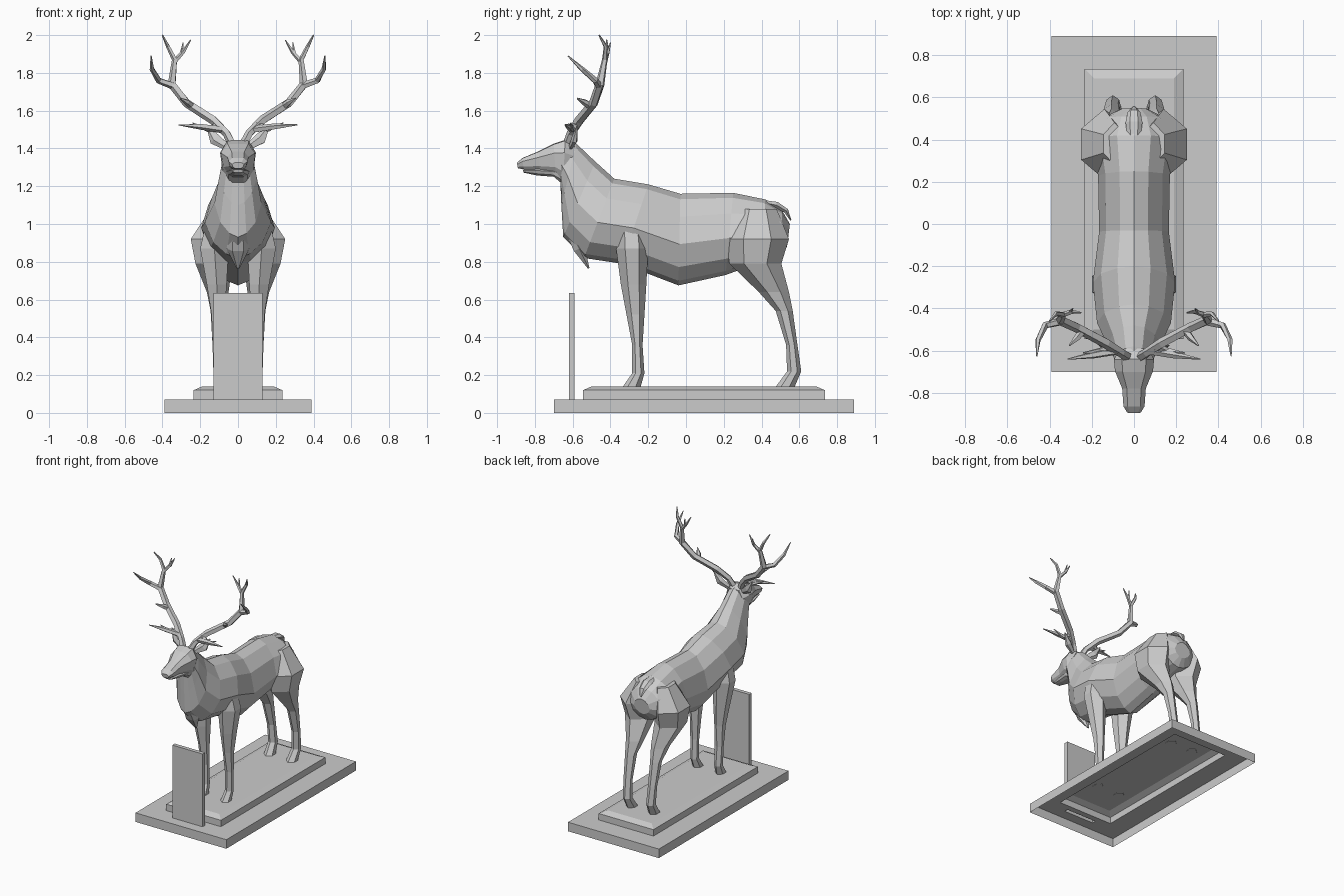
import bpy, bmesh
from math import sin, cos, pi
from mathutils import Vector

if "Cube" in bpy.data.objects:
    bpy.data.objects.remove(bpy.data.objects["Cube"])

GREY = (0.6, 0.6, 0.6, 1)
stone = bpy.data.materials.new("stone grey")
stone.diffuse_color = GREY
stone.use_nodes = True
stone.node_tree.nodes["Principled BSDF"].inputs["Base Color"].default_value = GREY


def finish(name, bm):
    bmesh.ops.remove_doubles(bm, verts=bm.verts, dist=0.0005)
    bmesh.ops.recalc_face_normals(bm, faces=bm.faces)
    mesh = bpy.data.meshes.new(name)
    bm.to_mesh(mesh)
    bm.free()
    mesh.materials.append(stone)
    obj = bpy.data.objects.new(name, mesh)
    bpy.context.collection.objects.link(obj)
    return obj


def loft(name, rings, cap_start=True, cap_end=True):
    """Skin a list of equal-length point rings with flat faces."""
    bm = bmesh.new()
    loops = [[bm.verts.new(p) for p in ring] for ring in rings]
    n = len(loops[0])
    for a, b in zip(loops, loops[1:]):
        for i in range(n):
            j = (i + 1) % n
            bm.faces.new((a[i], a[j], b[j], b[i]))
    if cap_start:
        bm.faces.new(loops[0])
    if cap_end:
        bm.faces.new(loops[-1])
    return finish(name, bm)


def rectangle(x, y0, y1, z):
    return [(-x, y0, z), (x, y0, z), (x, y1, z), (-x, y1, z)]


def body_ring(top, bottom, width, profile):
    """Upright ring from spine point to underside, symmetric in x."""
    top, bottom = Vector((0, *top)), Vector((0, *bottom))
    half = [top.lerp(bottom, t) + Vector((w * width, 0, 0)) for t, w in profile]
    other = [Vector((-p.x, p.y, p.z)) for p in reversed(half) if p.x > 1e-5]
    return half + other


def leg_ring(side, z, front, back, inner, outer):
    """Six-sided horizontal ring, narrow at front and back."""
    mid = (front + back) / 2
    q = (back - front) * 0.22
    c = (inner + outer) / 2
    pts = [(c, front), (outer, mid - q), (outer, mid + q),
           (c, back), (inner, mid + q), (inner, mid - q)]
    return [(side * x, y, z) for x, y in pts]


def tube(name, path, radii, side=1, sides=5, flat=1.0):
    """Tapered tube along a path; flat squashes it to a blade."""
    pts = [Vector((side * x, y, z)) for x, y, z in path]
    rings = []
    for i, p in enumerate(pts):
        d = (pts[min(i + 1, len(pts) - 1)] - pts[max(i - 1, 0)]).normalized()
        u = d.cross(Vector((0, 1, 0))).normalized()
        v = d.cross(u)
        rings.append([p + radii[i] * (u * cos(2 * pi * k / sides) +
                      v * flat * sin(2 * pi * k / sides)) for k in range(sides)])
    return loft(name, rings)


# Base slab, open below, with holes under the plinth and the front panel
xs = [-0.39, -0.235, -0.13, 0.13, 0.235, 0.39]
ys = [-0.70, -0.62, -0.59, -0.545, 0.735, 0.89]
bm = bmesh.new()
for i in range(5):
    for j in range(5):
        in_plinth = 1 <= i <= 3 and j == 3
        in_panel = i == 2 and j == 1
        if not (in_plinth or in_panel):
            corners = ((i, j), (i + 1, j), (i + 1, j + 1), (i, j + 1))
            bm.faces.new([bm.verts.new((xs[a], ys[b], 0.07)) for a, b in corners])
bmesh.ops.remove_doubles(bm, verts=bm.verts, dist=0.0005)
rim = [e for e in bm.edges if e.is_boundary and (
    all(abs(v.co.x) > 0.38 for v in e.verts) or
    all(v.co.y < -0.69 or v.co.y > 0.88 for v in e.verts))]
skirt = bmesh.ops.extrude_edge_only(bm, edges=rim)["geom"]
for v in skirt:
    if isinstance(v, bmesh.types.BMVert):
        v.co.z = 0
finish("base_slab", bm)

# Plinth with chamfered top, and upright front panel, both hollow below
loft("plinth", [rectangle(0.235, -0.545, 0.735, 0.07),
                rectangle(0.235, -0.545, 0.735, 0.12),
                rectangle(0.19, -0.50, 0.69, 0.14)], cap_start=False)
loft("front_panel", [rectangle(0.13, -0.62, -0.59, 0.07),
                     rectangle(0.13, -0.62, -0.59, 0.635)], cap_start=False)

# Torso and neck, from skull to rump
TORSO = [(0, 0), (0.06, 0.4), (0.25, 0.8), (0.55, 1), (0.8, 0.75), (0.95, 0.35), (1, 0)]
torso = [((-0.65, 1.43), (-0.665, 1.22), 0.085),
         ((-0.58, 1.425), (-0.66, 1.10), 0.10),
         ((-0.48, 1.33), (-0.65, 0.93), 0.125),
         ((-0.38, 1.24), (-0.54, 0.82), 0.175),
         ((-0.20, 1.21), (-0.34, 0.79), 0.195),
         ((-0.03, 1.16), (-0.04, 0.675), 0.165),
         ((0.25, 1.165), (0.21, 0.73), 0.17),
         ((0.42, 1.13), (0.40, 0.80), 0.20),
         ((0.51, 1.07), (0.495, 0.82), 0.15),
         ((0.55, 1.0), (0.535, 0.88), 0.07)]
loft("torso_and_neck", [body_ring(*r, TORSO) for r in torso])

# Head: skull with muzzle, and a separate lower jaw
HEAD = [(0, 0), (0.02, 0.6), (0.3, 1), (0.75, 0.85), (1, 0.5), (1, 0)]
skull = [((-0.895, 1.325), (-0.89, 1.295), 0.032),
         ((-0.865, 1.35), (-0.86, 1.29), 0.05),
         ((-0.78, 1.385), (-0.775, 1.28), 0.056),
         ((-0.70, 1.425), (-0.69, 1.26), 0.09),
         ((-0.64, 1.445), (-0.65, 1.22), 0.095),
         ((-0.59, 1.42), (-0.60, 1.22), 0.07)]
loft("skull", [body_ring(*r, HEAD) for r in skull])
jaw = [((-0.865, 1.288), (-0.86, 1.272), 0.03),
       ((-0.80, 1.295), (-0.79, 1.257), 0.045),
       ((-0.71, 1.29), (-0.70, 1.25), 0.06),
       ((-0.63, 1.29), (-0.64, 1.20), 0.06)]
loft("lower_jaw", [body_ring(*r, HEAD) for r in jaw])

# Chest tuft and tail
tube("chest_tuft", [(0, -0.62, 0.98), (0, -0.565, 0.87), (0, -0.515, 0.765)],
     [0.05, 0.06, 0.008], sides=6, flat=0.6)
tube("tail", [(0, 0.40, 1.115), (0, 0.48, 1.10), (0, 0.53, 1.07), (0, 0.555, 1.02)],
     [0.03, 0.04, 0.03, 0.008], sides=6, flat=0.5)

# Legs: height, front, back, inner, outer
FRONT_LEG = [(1.05, -0.37, -0.22, 0.04, 0.16), (0.87, -0.37, -0.2, 0.05, 0.2),
             (0.68, -0.345, -0.21, 0.06, 0.165), (0.52, -0.315, -0.22, 0.07, 0.14),
             (0.36, -0.285, -0.23, 0.075, 0.135), (0.21, -0.285, -0.22, 0.075, 0.13),
             (0.138, -0.335, -0.24, 0.065, 0.13)]
REAR_LEG = [(1.08, 0.28, 0.48, 0.04, 0.145), (0.92, 0.21, 0.545, 0.03, 0.25),
            (0.79, 0.23, 0.505, 0.03, 0.225), (0.64, 0.385, 0.545, 0.05, 0.165),
            (0.54, 0.475, 0.565, 0.07, 0.145), (0.36, 0.53, 0.59, 0.075, 0.135),
            (0.22, 0.535, 0.61, 0.07, 0.13), (0.138, 0.475, 0.575, 0.06, 0.13)]

# Antler parts: path and radii
ANTLER = {
    "antler_beam": ([(0.03, -0.63, 1.42), (0.06, -0.61, 1.48), (0.13, -0.565, 1.55),
                     (0.27, -0.49, 1.64), (0.35, -0.455, 1.74), (0.335, -0.43, 1.87),
                     (0.37, -0.425, 1.94), (0.40, -0.46, 2.0)],
                    [0.024, 0.022, 0.025, 0.024, 0.024, 0.015, 0.011, 0.004]),
    "brow_tine": ([(0.08, -0.60, 1.50), (0.19, -0.62, 1.515), (0.315, -0.64, 1.525)],
                  [0.02, 0.017, 0.003]),
    "lower_tine": ([(0.10, -0.58, 1.53), (0.16, -0.60, 1.50), (0.24, -0.61, 1.535)],
                   [0.018, 0.014, 0.003]),
    "middle_tine": ([(0.24, -0.50, 1.62), (0.27, -0.54, 1.645), (0.305, -0.575, 1.665)],
                    [0.02, 0.016, 0.004]),
    "outer_tine": ([(0.34, -0.46, 1.73), (0.42, -0.48, 1.76), (0.455, -0.55, 1.82),
                    (0.46, -0.625, 1.89)], [0.02, 0.017, 0.013, 0.003]),
    "upper_tine": ([(0.335, -0.43, 1.86), (0.29, -0.415, 1.91), (0.25, -0.42, 1.975)],
                   [0.014, 0.011, 0.003]),
    "small_tine": ([(0.30, -0.415, 1.90), (0.29, -0.40, 1.96)], [0.009, 0.003]),
}

for side, word in ((1, "left"), (-1, "right")):
    loft(f"{word}_front_leg", [leg_ring(side, *r) for r in FRONT_LEG])
    loft(f"{word}_rear_leg", [leg_ring(side, *r) for r in REAR_LEG])
    for part, (path, radii) in ANTLER.items():
        tube(f"{word}_{part}", path, radii, side)
    tube(f"{word}_ear", [(0.06, -0.61, 1.41), (0.12, -0.59, 1.45), (0.165, -0.575, 1.52)],
         [0.02, 0.034, 0.004], side, flat=0.5)
